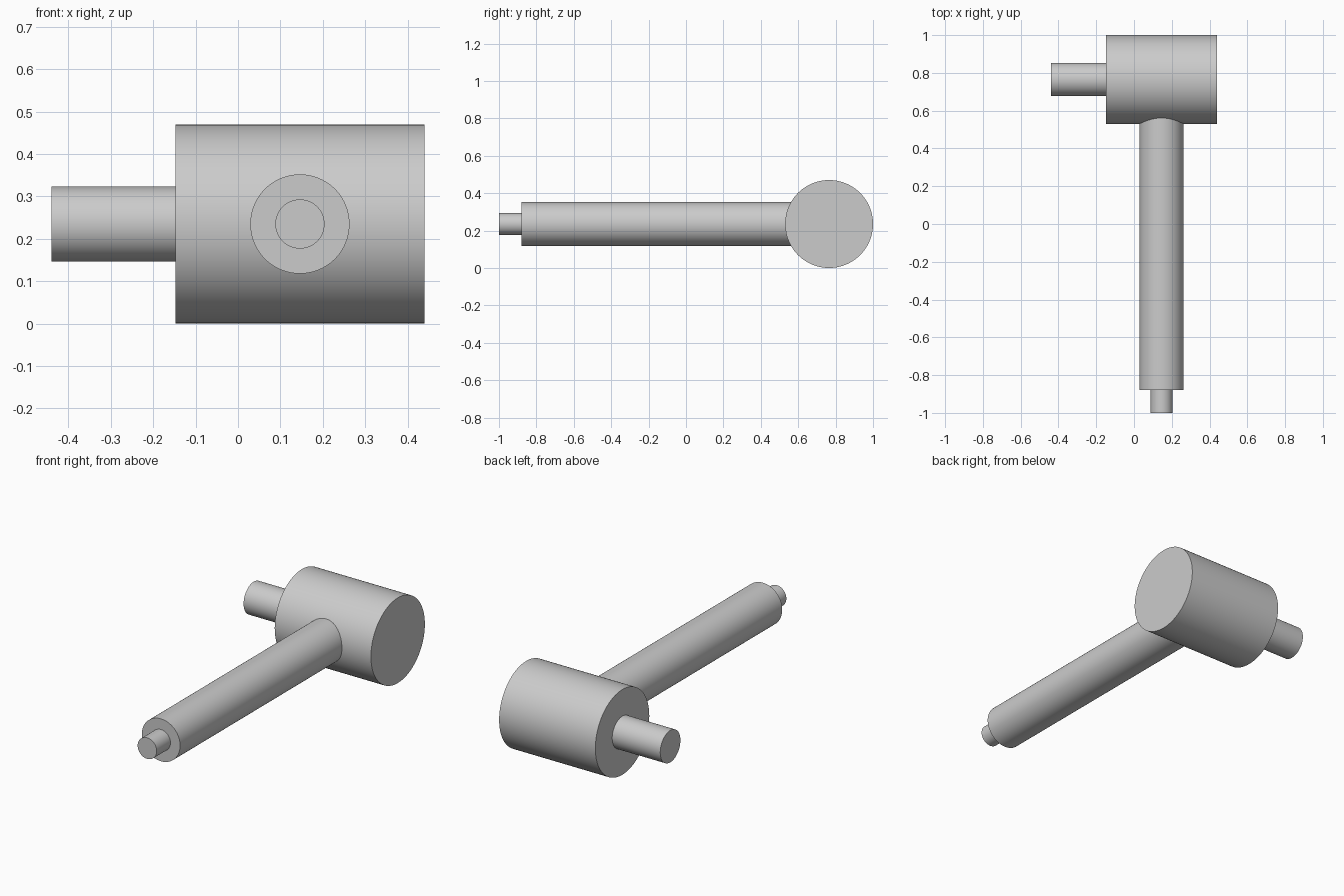
import bpy
import math
from mathutils import Vector

cube = bpy.data.objects.get("Cube")
if cube:
    bpy.data.objects.remove(cube, do_unlink=True)

# Single plain grey finish
grey = bpy.data.materials.new("plain_grey")
grey.use_nodes = True
colour = (0.6, 0.6, 0.6, 1)
grey.diffuse_color = colour
grey.node_tree.nodes["Principled BSDF"].inputs["Base Color"].default_value = colour


def rod(name, start, end, radius):
    """Smooth-sided round bar between two points."""
    a, b = Vector(start), Vector(end)
    bpy.ops.mesh.primitive_cylinder_add(
        vertices=96, radius=radius, depth=(b - a).length, location=(a + b) / 2,
        rotation=(b - a).to_track_quat('Z', 'Y').to_euler())
    obj = bpy.context.object
    obj.name = name
    obj.data.materials.append(grey)
    bpy.ops.object.shade_smooth_by_angle(angle=math.radians(30))
    return obj


HEAD_R = 0.235
HEAD_Y = 1 - HEAD_R
AXIS_X = 0.146

# Drum head lying across x, with a peg on its right end
rod("head", (-0.147, HEAD_Y, HEAD_R), (0.44, HEAD_Y, HEAD_R), HEAD_R)
rod("side_peg", (-0.44, HEAD_Y, HEAD_R), (-0.147, HEAD_Y, HEAD_R), 0.088)

# Handle runs forward from the head and ends in a narrow tip
rod("handle", (AXIS_X, -0.88, HEAD_R), (AXIS_X, HEAD_Y, HEAD_R), 0.117)
rod("handle_tip", (AXIS_X, -1, HEAD_R), (AXIS_X, -0.88, HEAD_R), 0.058)
